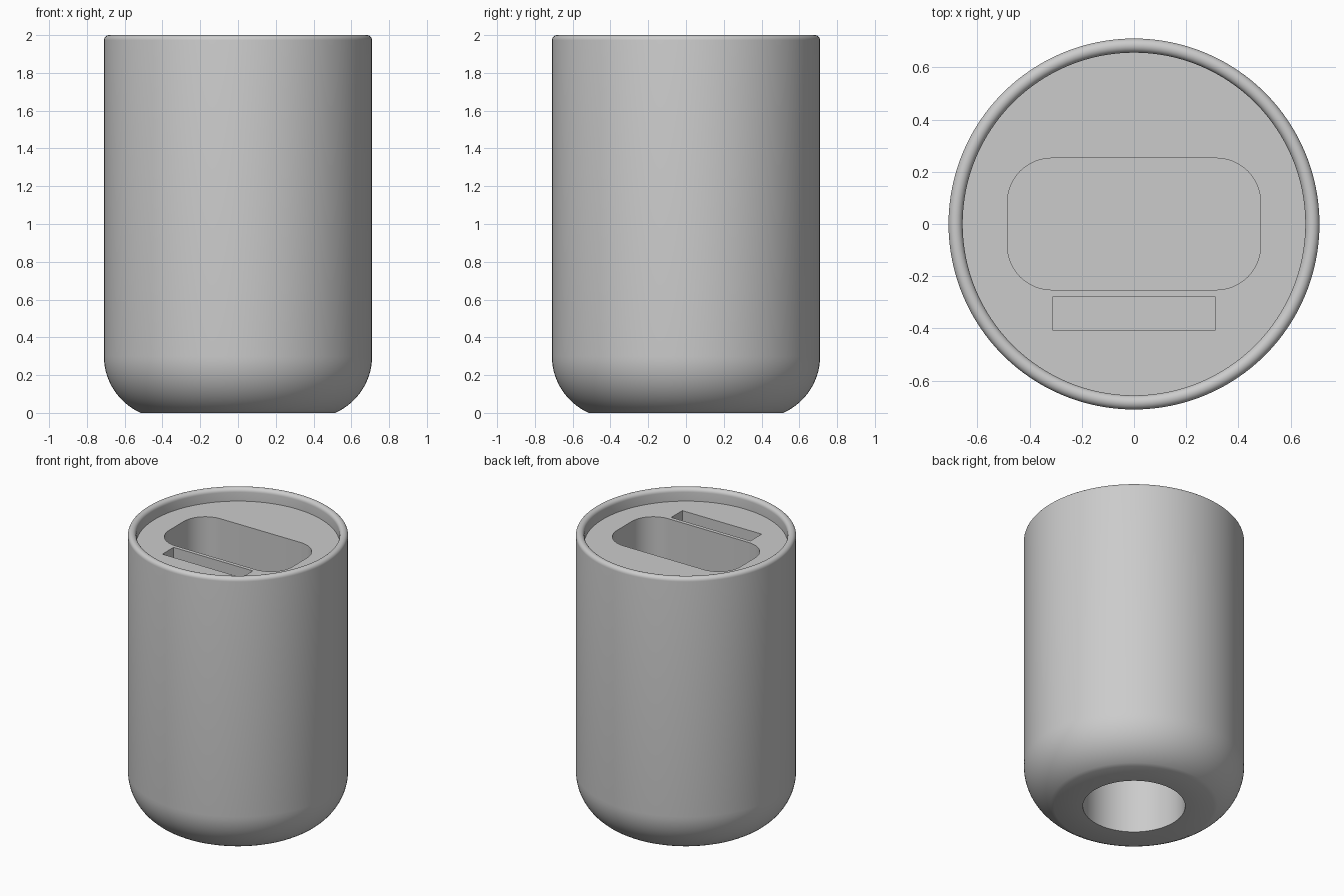
import bpy, bmesh
from math import sin, cos, pi, radians

cube = bpy.data.objects.get("Cube")
if cube:
    bpy.data.objects.remove(cube, do_unlink=True)

grey = bpy.data.materials.new("plain grey")
grey.use_nodes = True
grey.diffuse_color = (0.6, 0.6, 0.6, 1)
grey.node_tree.nodes["Principled BSDF"].inputs["Base Color"].default_value = (0.6, 0.6, 0.6, 1)


def arc(cx, cz, r, start, end, steps):
    """Points on an arc, angles in degrees."""
    angles = [radians(start + (end - start) * i / steps) for i in range(steps + 1)]
    return [(cx + r * cos(a), cz + r * sin(a)) for a in angles]


def add_object(name, bm):
    bmesh.ops.recalc_face_normals(bm, faces=bm.faces)
    mesh = bpy.data.meshes.new(name)
    bm.to_mesh(mesh)
    bm.free()
    mesh.materials.append(grey)
    obj = bpy.data.objects.new(name, mesh)
    bpy.context.collection.objects.link(obj)
    return obj


def lathe(name, profile, segments=128):
    """Turn a profile about z and close both open ends with flat caps."""
    bm = bmesh.new()
    verts = [bm.verts.new((r, 0, z)) for r, z in profile]
    edges = [bm.edges.new(pair) for pair in zip(verts, verts[1:])]
    bmesh.ops.spin(bm, geom=verts + edges, cent=(0, 0, 0), axis=(0, 0, 1),
                   angle=2 * pi, steps=segments)
    bmesh.ops.remove_doubles(bm, verts=bm.verts, dist=0.0001)
    bmesh.ops.holes_fill(bm, edges=[e for e in bm.edges if e.is_boundary], sides=0)
    return add_object(name, bm)


def prism(name, outline, bottom, top):
    """Extrude a flat outline upwards."""
    bm = bmesh.new()
    face = bm.faces.new([bm.verts.new((x, y, bottom)) for x, y in outline])
    result = bmesh.ops.extrude_face_region(bm, geom=[face])
    raised = [v for v in result["geom"] if isinstance(v, bmesh.types.BMVert)]
    bmesh.ops.translate(bm, verts=raised, vec=(0, 0, top - bottom))
    return add_object(name, bm)


def cut(target, cutter):
    cutter.hide_render = True
    mod = target.modifiers.new(cutter.name, "BOOLEAN")
    mod.operation, mod.solver, mod.object = "DIFFERENCE", "EXACT", cutter
    bpy.context.view_layer.objects.active = target
    bpy.ops.object.modifier_apply(modifier=mod.name)
    bpy.data.objects.remove(cutter, do_unlink=True)


# Body: bottom bore, flat foot, rounded base, straight wall, rounded rim, recessed top
profile = [(0.33, 0.6), (0.33, 0)]
profile += arc(0.382, 0.3, 0.328, -66, 0, 14)
profile += arc(0.683, 1.973, 0.027, 0, 180, 12)
profile += [(0.656, 1.91)]
body = lathe("holder_body", [(r, max(z, 0)) for r, z in profile])

# Large rounded pocket in the top
corner, half_x, half_y = 0.17, 0.485, 0.252
pocket = []
for sx, sy, start in ((1, 1, 0), (-1, 1, 90), (-1, -1, 180), (1, -1, 270)):
    pocket += arc(sx * (half_x - corner), sy * (half_y - corner), corner, start, start + 90, 12)
cut(body, prism("pocket_cutter", pocket, 0.95, 2.1))

# Narrow slot in front of the pocket
slot = [(-0.312, -0.405), (0.312, -0.405), (0.312, -0.279), (-0.312, -0.279)]
cut(body, prism("slot_cutter", slot, 0.95, 2.1))

# Smooth curves with crisp edges
body.select_set(True)
bpy.context.view_layer.objects.active = body
bpy.ops.object.shade_smooth_by_angle(angle=radians(30))
